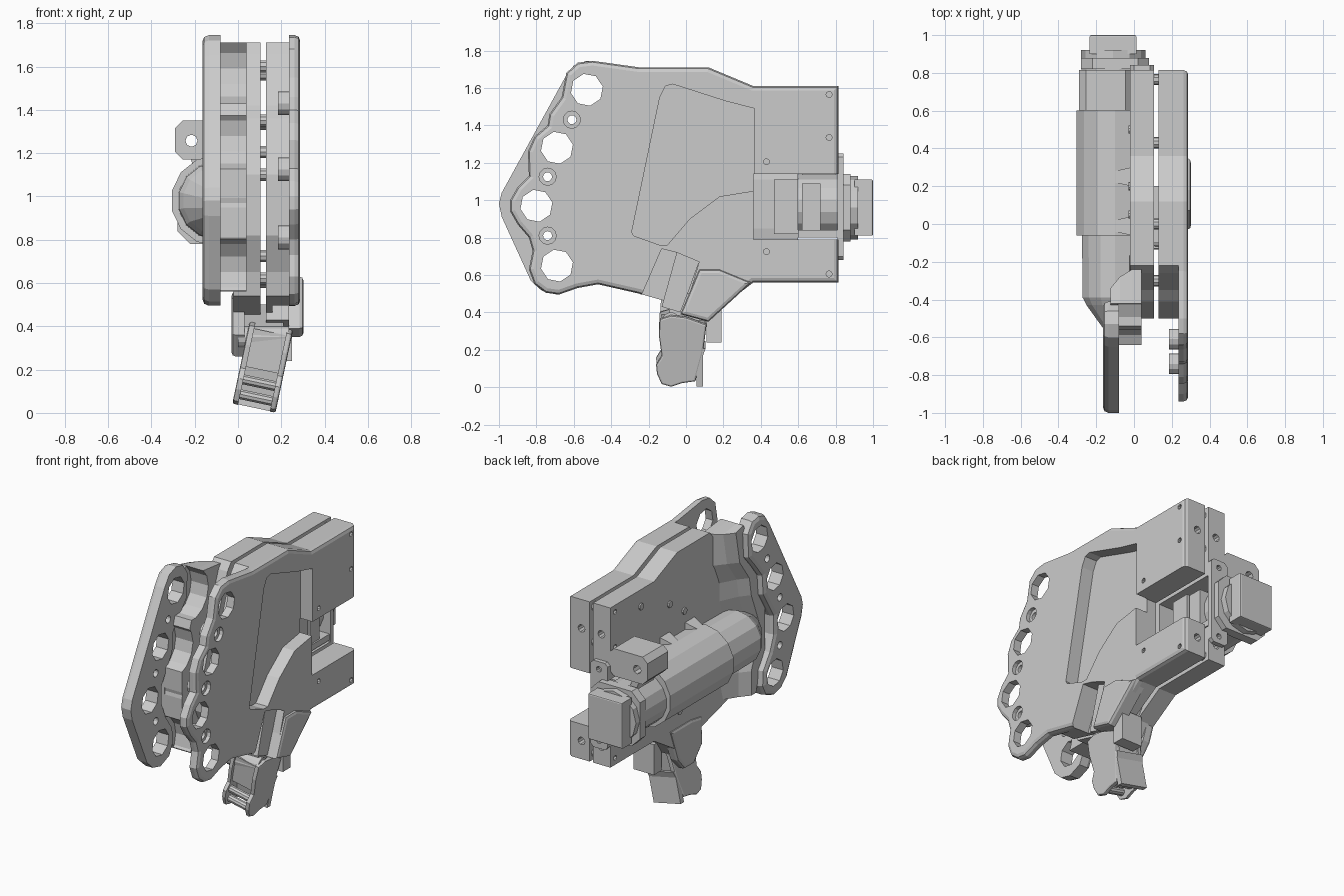
import bpy, bmesh, math
from mathutils import Matrix, Vector


def loft(name, sections, axis='X', bevel=None, amount=0.03, matrix=None):
    """Skin flat sections [(position, [(a, b)...])]; axis X uses (y, z), axis Y uses (x, z)."""
    bm = bmesh.new()
    rings = []
    for p, pts in sections:
        rings.append([bm.verts.new((p, a, b) if axis == 'X' else (a, p, b)) for a, b in pts])
    n = len(rings[0])
    for r0, r1 in zip(rings, rings[1:]):
        for i in range(n):
            bm.faces.new((r0[i], r0[(i + 1) % n], r1[(i + 1) % n], r1[i]))
    caps = [bm.faces.new(rings[0]), bm.faces.new(rings[-1])]
    bmesh.ops.recalc_face_normals(bm, faces=bm.faces[:])
    if bevel is not None:
        bmesh.ops.bevel(bm, geom=list(caps[bevel].edges), offset=amount, segments=2,
                        profile=0.5, affect='EDGES', clamp_overlap=True)
    me = bpy.data.meshes.new(name)
    bm.to_mesh(me)
    bm.free()
    ob = bpy.data.objects.new(name, me)
    bpy.context.collection.objects.link(ob)
    if matrix:
        ob.matrix_world = matrix
    return ob


def slab(name, pts, p0, p1, axis='X', **kw):
    return loft(name, [(p0, pts), (p1, pts)], axis, **kw)


def circle(a, b, r, n=16, turn=0.0):
    return [(a + r * math.cos(turn + 2 * math.pi * i / n),
             b + r * math.sin(turn + 2 * math.pi * i / n)) for i in range(n)]


def rect(a0, a1, b0, b1, c=0.0):
    if not c:
        return [(a0, b0), (a1, b0), (a1, b1), (a0, b1)]
    return [(a0 + c, b0), (a1 - c, b0), (a1, b0 + c), (a1, b1 - c),
            (a1 - c, b1), (a0 + c, b1), (a0, b1 - c), (a0, b0 + c)]


def cut(ob, shapes, axis='X'):
    """Subtract prisms given as (points, start, end)."""
    bpy.context.view_layer.objects.active = ob
    for pts, p0, p1 in shapes:
        c = slab("cutter", pts, p0, p1, axis)
        c.hide_render = True
        m = ob.modifiers.new("cut", 'BOOLEAN')
        m.operation, m.solver, m.object = 'DIFFERENCE', 'EXACT', c
        bpy.ops.object.modifier_apply(modifier=m.name)
        bpy.data.objects.remove(c)


# Shared layout, all in (y, z)
fingers = [(-0.53, 1.59), (-0.69, 1.28), (-0.80, 0.97), (-0.69, 0.65)]
bolts = [(-0.61, 1.43), (-0.74, 1.125), (-0.74, 0.81)]
screws = [(0.765, 1.565), (0.765, 0.605), (0.765, 1.335), (0.43, 1.205), (0.43, 0.725)]
notch = rect(0.36, 0.9, 0.79, 1.14)
recess = [(-0.29, 0.83), (-0.14, 1.55), (-0.11, 1.61), (-0.07, 1.62), (0.21, 1.53), (0.365, 1.49),
          (0.365, 1.05), (0.18, 1.02), (0.02, 0.9), (-0.1, 0.76), (-0.14, 0.76), (-0.28, 0.81)]
thumb_slot = [(-0.26, 0.44), (-0.13, 0.74), (-0.05, 0.72), (0.07, 0.67), (-0.04, 0.3), (-0.2, 0.3)]
rear = [(0.36, 0.56), (0.815, 0.56), (0.815, 1.61), (0.36, 1.61), (0.12, 1.71)]
core = rear + [(-0.22, 1.71), (-0.26, 1.66), (-0.35, 1.42), (-0.41, 1.36), (-0.5, 1.1),
               (-0.5, 0.82), (-0.42, 0.65), (-0.4, 0.54), (-0.25, 0.5), (0.1, 0.4)]
finger_holes = [circle(y, z, 0.087, 8, 0.2) for y, z in fingers]

# Two core halves
left_half = slab("left_half", core, -0.02, 0.105)
right_half = slab("right_half", core, 0.13, 0.24)
for half in (left_half, right_half):
    cut(half, [(notch, -0.3, 0.4)])
    cut(half, [(circle(y, z, 0.016, 10), -0.3, 0.4) for y, z in screws])
    x = 0.045 if half is left_half else 0.19
    cut(half, [(circle(x, z, 0.025, 10), 0.76, 0.9) for z in (0.68, 1.42)], 'Y')
cut(right_half, [(recess, 0.2, 0.4), (thumb_slot, 0.16, 0.4)])

# Right cover plate with bevelled rim
cover = rear + [(-0.25, 1.71), (-0.5, 1.745), (-0.58, 1.735), (-0.64, 1.68), (-0.665, 1.55),
                (-0.73, 1.46), (-0.74, 1.4), (-0.81, 1.34), (-0.845, 1.26), (-0.84, 1.13),
                (-0.9, 1.07), (-0.94, 1.0), (-0.94, 0.94), (-0.9, 0.87), (-0.84, 0.8), (-0.82, 0.73),
                (-0.84, 0.63), (-0.81, 0.55), (-0.75, 0.505), (-0.68, 0.495), (-0.58, 0.53),
                (-0.47, 0.55), (-0.25, 0.5), (0.1, 0.36)]
right_cover = slab("right_cover", cover, 0.235, 0.287, bevel=1, amount=0.025)
cut(right_cover, [(h, 0.1, 0.4) for h in finger_holes])
cut(right_cover, [(circle(y, z, 0.016, 10), 0.1, 0.4) for y, z in screws + [(0.1, 0.525)]])
cut(right_cover, [(notch, 0.1, 0.4), (recess, 0.2, 0.4), (thumb_slot, 0.16, 0.4)])

# Left finger plate, a boomerang band
band = [(-0.53, 1.745), (-0.6, 1.72), (-0.65, 1.65), (-0.985, 1.04), (-1.0, 0.98), (-0.985, 0.91),
        (-0.83, 0.57), (-0.77, 0.515), (-0.69, 0.495), (-0.6, 0.53), (-0.565, 0.6), (-0.57, 0.7),
        (-0.64, 0.8), (-0.68, 0.9), (-0.68, 1.02), (-0.62, 1.12), (-0.57, 1.2), (-0.56, 1.33),
        (-0.49, 1.42), (-0.42, 1.5), (-0.41, 1.66), (-0.46, 1.73)]
left_plate = slab("left_finger_plate", band, -0.165, -0.08, bevel=0, amount=0.03)
cut(left_plate, [(h, -0.3, 0.1) for h in finger_holes])

# Bolt bosses and countersunk bolt holes
for i, (y, z) in enumerate(bolts):
    boss = slab(f"bolt_boss_{i}", circle(y, z, 0.055, 12), 0.185, 0.24)
    for ob in (boss, right_cover, left_plate):
        cut(ob, [(circle(y, z, 0.024, 12), -0.4, 0.4)])
    cut(right_cover, [(circle(y, z, 0.046, 12), 0.262, 0.4)])

# Knuckle fairing that slopes from the finger plate back to the core
front = [(-0.42, 1.71), (-0.54, 1.43), (-0.64, 1.125), (-0.64, 0.81), (-0.59, 0.72), (-0.55, 0.56)]
back_a = [(-0.5, 0.56), (-0.5, 0.72), (-0.57, 0.9), (-0.57, 1.04), (-0.5, 1.22), (-0.48, 1.34),
          (-0.38, 1.48), (-0.34, 1.69)]
back_b = [(y + d, z) for (y, z), d in zip(back_a, (.16, .2, .22, .22, .2, .18, .14, .1))]
mid = [(y + 0.06, z) for y, z in back_a]
fairing = loft("knuckle_fairing", [(-0.125, front + back_a), (-0.075, front + mid),
                                   (-0.01, front + back_b), (0.04, front + back_b)])
cut(fairing, [(circle(y, z, 0.165, 14), -0.085, 0.2) for y, z in fingers])
cut(fairing, [(h, -0.3, 0.1) for h in finger_holes])

# Standoffs bridging the gap between halves
for i, (y, z) in enumerate(screws + [(0.0, 1.6), (-0.3, 1.1), (-0.3, 0.62), (-0.3, 1.35)]):
    slab(f"standoff_{i}", circle(y, z, 0.03, 10), 0.1, 0.135)


# Motor along y, flattened where it meets the core
def barrel(cx, cz, r, n=14, limit=0.0):
    return [(min(x, limit), z) for x, z in circle(cx, cz, r, n, math.pi / n)]


slab("motor_sleeve", barrel(-0.1, 0.98, 0.21), -0.06, 0.6, 'Y')
loft("motor_nose", [(-0.56, barrel(-0.06, 0.97, 0.1)), (-0.43, barrel(-0.1, 0.98, 0.155)),
                    (-0.39, barrel(-0.1, 0.98, 0.176)), (-0.05, barrel(-0.1, 0.98, 0.18))], 'Y')
slab("motor_rear", barrel(-0.11, 0.97, 0.17, 16, 0.08), 0.58, 0.83, 'Y')
slab("motor_flange", rect(-0.28, 0.08, 0.78, 1.14, 0.06), 0.82, 0.88, 'Y')
slab("encoder_collar", circle(-0.11, 0.96, 0.17, 12), 0.87, 0.92, 'Y')
slab("encoder_block", rect(-0.235, 0.012, 0.81, 1.11), 0.9, 1.0, 'Y', bevel=1, amount=0.008)
back_plate = slab("back_plate", rect(-0.02, 0.105, 0.68, 1.25, 0.02), 0.81, 0.842, 'Y')
cut(back_plate, [(circle(0.045, z, 0.018, 10), 0.7, 0.9) for z in (0.73, 1.2)], 'Y')
slab("drive_carriage", rect(0.47, 0.6, 0.82, 1.11), -0.03, 0.09)
slab("drive_hub", rect(0.62, 0.72, 0.84, 1.09), -0.05, 0.09)
slab("drive_rail", rect(0.6, 0.81, 0.8, 0.84), -0.05, 0.1)

# Drilled bracket beside the motor and small sleeve clamps
bracket = slab("side_bracket", rect(-0.29, -0.01, 1.17, 1.35, 0.035), 0.6, 0.815, 'Y')
cut(bracket, [(circle(-0.215, 1.257, 0.028, 8), 0.5, 0.9)], 'Y')
slab("bracket_foot", [(-0.22, 1.18), (-0.17, 1.18), (-0.13, 1.05), (-0.18, 1.05)], 0.62, 0.8, 'Y')
for i, y in enumerate((-0.02, 0.24)):
    loft(f"sleeve_clamp_{i}", [(-0.15, rect(y - 0.01, y + 0.03, 1.1, 1.17)),
                               (-0.015, rect(y - 0.04, y + 0.06, 1.1, 1.22))])
for i, (y, z) in enumerate([(0.2, 1.4), (0.05, 1.3), (0.3, 0.7), (0.1, 0.66), (0.5, 1.5)]):
    slab(f"left_screw_{i}", circle(y, z, 0.022, 10), -0.03, 0.0)

# Thumb mount: outer cheek, inner cheek, pivot and lower tab
cheek = [(-0.05, 0.72), (0.07, 0.67), (0.02, 0.53), (-0.03, 0.4), (-0.13, 0.43)]
slab("thumb_arm", cheek, 0.13, 0.235)
gusset = [(0.07, 0.63), (0.18, 0.63), (0.35, 0.56), (0.12, 0.35), (-0.03, 0.39)]
slab("thumb_gusset", gusset, 0.2, 0.303, bevel=1, amount=0.02)
slab("thumb_inner_cheek", [(-0.13, 0.54), (-0.02, 0.56), (0.2, 0.56), (0.12, 0.34), (0.05, 0.26),
                           (-0.05, 0.26), (-0.14, 0.36)], -0.03, 0.03, bevel=0, amount=0.02)
slab("thumb_base", [(-0.1, 0.5), (0.2, 0.5), (0.11, 0.36), (-0.08, 0.34)], 0.02, 0.21)
slab("thumb_tab", rect(0.11, 0.19, 0.24, 0.44), 0.1, 0.25)
slab("thumb_pivot", circle(-0.08, 0.35, 0.05, 14), 0.0, 0.235)

# Tilted thumb link: mirrored side plates, core, crossbars and back pad
tilt = Matrix.Translation(Vector((0.09, 0, 0.1))) @ Matrix.Rotation(math.radians(12), 4, 'Y') \
    @ Matrix.Translation(Vector((0, 0, -0.1)))
side = [(-0.14, 0.39), (-0.08, 0.41), (0.0, 0.4), (0.11, 0.36), (0.09, 0.2), (0.05, 0.05),
        (-0.02, 0.04), (-0.08, 0.02), (-0.13, 0.035), (-0.155, 0.09), (-0.16, 0.14),
        (-0.13, 0.19), (-0.145, 0.3)]
for label, s in (("left", -1), ("right", 1)):
    slab(f"thumb_side_{label}", side, s * 0.075, s * 0.102, bevel=1, amount=0.01, matrix=tilt)
slab("thumb_core", [(-0.13, 0.38), (0.1, 0.36), (0.08, 0.2), (-0.115, 0.2)], -0.078, 0.078, matrix=tilt)
slab("thumb_web", [(-0.06, 0.22), (0.08, 0.22), (0.05, 0.05), (-0.03, 0.06)], -0.078, 0.078, matrix=tilt)
for i, (y, z) in enumerate([(-0.1, 0.07), (-0.11, 0.14)]):
    slab(f"thumb_crossbar_{i}", circle(y, z, 0.024, 10), -0.085, 0.085, matrix=tilt)
slab("thumb_back_pad", [(0.055, 0.022), (0.09, 0.022), (0.09, 0.19), (0.105, 0.23), (0.06, 0.23)],
     -0.1, 0.1, matrix=tilt)
